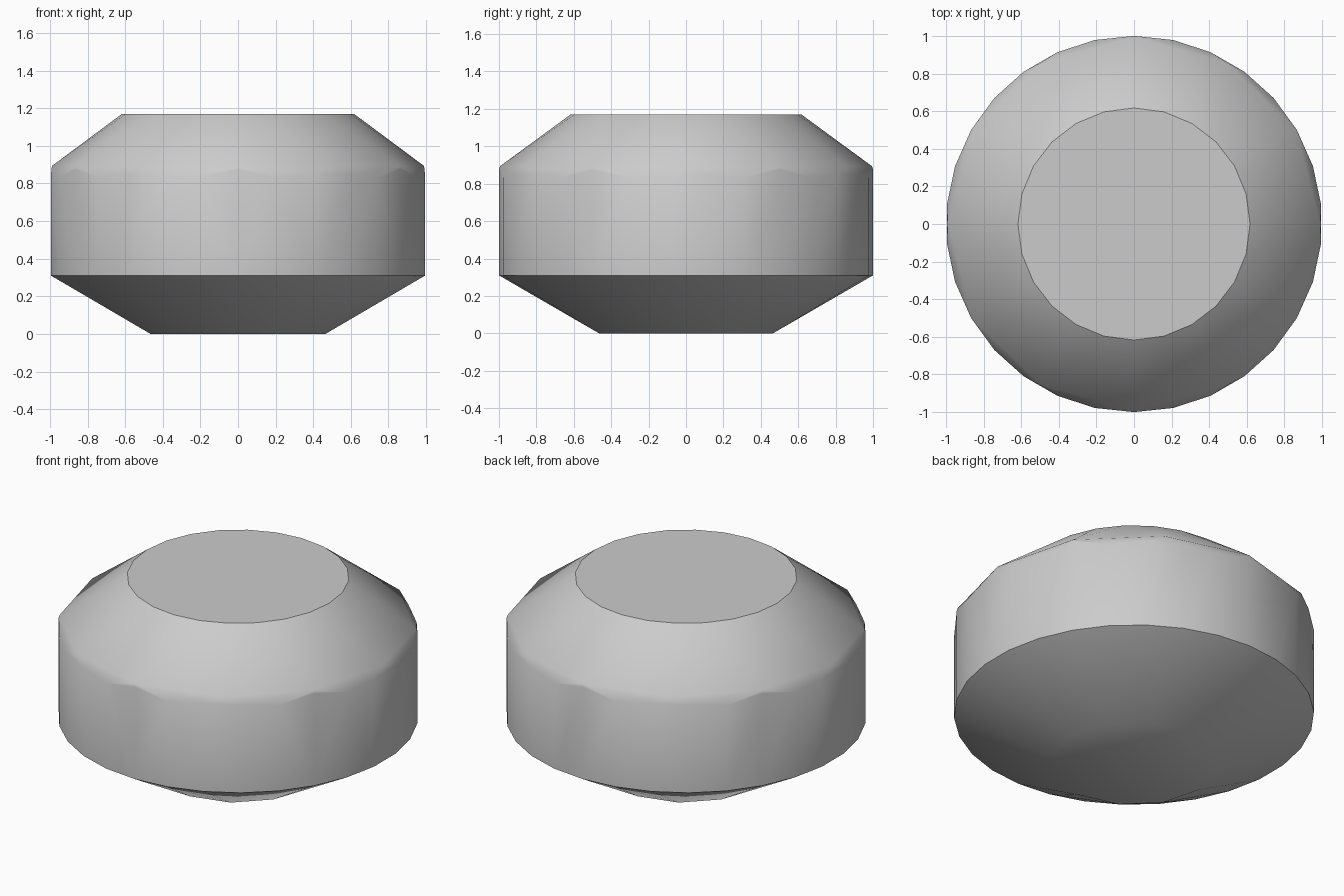
import bpy, bmesh, math
from math import sin, cos, pi, radians

cube = bpy.data.objects.get("Cube")
if cube:
    bpy.data.objects.remove(cube, do_unlink=True)

# Plain grey material
grey = bpy.data.materials.new("plain_grey")
grey.use_nodes = True
colour = (0.6, 0.6, 0.6, 1.0)
grey.diffuse_color = colour
grey.node_tree.nodes["Principled BSDF"].inputs["Base Color"].default_value = colour

GIRDLE_SIDES = 30


def girdle_radius(angle):
    """Radius of the many-sided girdle, which has a corner at the front."""
    step = 2 * pi / GIRDLE_SIDES
    offset = (angle - pi / 2) % step - step / 2
    return cos(step / 2) / cos(offset)


bm = bmesh.new()


def ring(sides, radius, height):
    """Add a ring of points; radius and height are functions of the angle."""
    for i in range(sides):
        a = pi / 2 + i * 2 * pi / sides
        r = radius(a)
        bm.verts.new((r * cos(a), r * sin(a), height(a)))


# Flat base and wide lower edge of the girdle
ring(12, lambda a: 0.465, lambda a: 0)
ring(GIRDLE_SIDES, lambda a: 1, lambda a: 0.31)
# Scalloped upper edge of the girdle, dipping between the crown corners
ring(GIRDLE_SIDES, lambda a: 1, lambda a: 0.875 - 0.045 * abs(sin(6 * a)))
# Twelve-sided crown edge and round flat table
ring(12, lambda a: girdle_radius(a) - 0.005, lambda a: 0.893)
ring(24, lambda a: 0.617, lambda a: 1.17)

# Skin the convex stone and merge the flat faces
hull = bmesh.ops.convex_hull(bm, input=bm.verts[:])
loose = [v for v in bm.verts if not v.link_faces]
bmesh.ops.delete(bm, geom=loose, context='VERTS')
bmesh.ops.dissolve_limit(bm, angle_limit=radians(0.5),
                         verts=bm.verts[:], edges=bm.edges[:])
bmesh.ops.recalc_face_normals(bm, faces=bm.faces[:])

mesh = bpy.data.meshes.new("faceted_stone")
bm.to_mesh(mesh)
bm.free()
stone = bpy.data.objects.new("faceted_stone", mesh)
bpy.context.collection.objects.link(stone)
mesh.materials.append(grey)

bpy.ops.object.select_all(action='DESELECT')
stone.select_set(True)
bpy.context.view_layer.objects.active = stone
bpy.ops.object.shade_smooth_by_angle(angle=radians(32))
